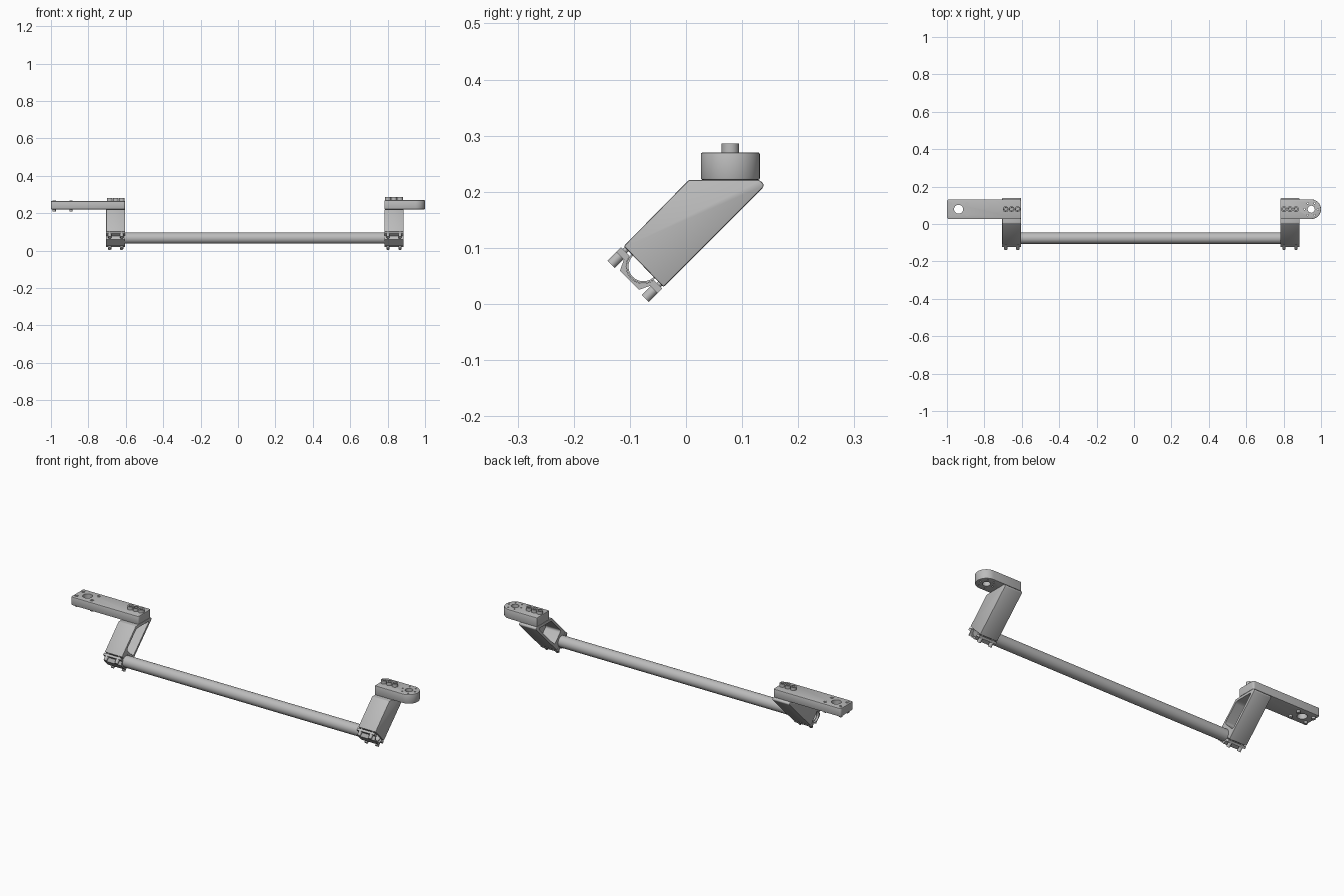
import bpy, bmesh, math
from mathutils import Vector, Matrix

if "Cube" in bpy.data.objects:
    bpy.data.objects.remove(bpy.data.objects["Cube"], do_unlink=True)

metal = bpy.data.materials.new("satin_grey")
metal.use_nodes = True
GREY = (0.5, 0.5, 0.5, 1)
metal.diffuse_color = GREY
metal.node_tree.nodes["Principled BSDF"].inputs["Base Color"].default_value = GREY

BAR = Vector((0, -0.076, 0.067))           # bar axis
ALONG = Vector((0, 1, 1)).normalized()     # up the sloping arm
ACROSS = Vector((0, 1, -1)).normalized()   # across the arm
X, Z = Vector((1, 0, 0)), Vector((0, 0, 1))
HALF = 0.051                               # half width of an arm
BOLT_Y = 0.079


def slope(a, b):
    return BAR + ALONG * a + ACROSS * b


def finish(name, bm):
    bmesh.ops.recalc_face_normals(bm, faces=bm.faces[:])
    mesh = bpy.data.meshes.new(name)
    bm.to_mesh(mesh)
    bm.free()
    mesh.materials.append(metal)
    ob = bpy.data.objects.new(name, mesh)
    bpy.context.collection.objects.link(ob)
    return ob


def activate(ob):
    bpy.ops.object.select_all(action='DESELECT')
    ob.select_set(True)
    bpy.context.view_layer.objects.active = ob


def smooth(ob):
    activate(ob)
    bpy.ops.object.shade_smooth_by_angle(angle=math.radians(30))
    return ob


def prism(name, points, depth, corner=0):
    """Extrude a planar outline, optionally rounding its corners."""
    bm = bmesh.new()
    face = bm.faces.new([bm.verts.new(p) for p in points])
    new = bmesh.ops.extrude_face_region(bm, geom=[face], use_keep_orig=True)["geom"]
    bmesh.ops.translate(bm, vec=depth,
                        verts=[g for g in new if isinstance(g, bmesh.types.BMVert)])
    bmesh.ops.recalc_face_normals(bm, faces=bm.faces[:])
    if corner:
        sides = [e for e in bm.edges
                 if (e.verts[0].co - e.verts[1].co).cross(depth).length < 1e-6]
        bmesh.ops.bevel(bm, geom=sides, offset=corner, segments=5,
                        profile=0.5, affect='EDGES')
    return finish(name, bm)


def rod(name, start, end, radius, sides=32, socket=0):
    """Cylinder between two points, with an optional recess at the end."""
    start, end = Vector(start), Vector(end)
    axis = end - start
    bm = bmesh.new()
    bmesh.ops.create_cone(bm, cap_ends=True, segments=sides, radius1=radius,
                          radius2=radius, depth=axis.length)
    if socket:
        top = max(bm.faces, key=lambda f: f.calc_center_median().z)
        bmesh.ops.inset_region(bm, faces=[top], thickness=radius * 0.45)
        bmesh.ops.inset_region(bm, faces=[top], thickness=radius * 0.02)
        bmesh.ops.translate(bm, vec=-Z * socket, verts=top.verts[:])
    turn = Z.rotation_difference(axis).to_matrix().to_4x4()
    bmesh.ops.transform(bm, matrix=Matrix.Translation((start + end) / 2) @ turn,
                        verts=bm.verts[:])
    return smooth(finish(name, bm))


def modify(ob, kind, **settings):
    mod = ob.modifiers.new(kind.lower(), kind)
    for key, value in settings.items():
        setattr(mod, key, value)
    activate(ob)
    bpy.ops.object.modifier_apply(modifier=mod.name)


def soften(ob, width):
    modify(ob, 'BEVEL', width=width, segments=2, limit_method='ANGLE',
           angle_limit=math.radians(35))


def cut(ob, cutter):
    cutter.hide_render = True
    modify(ob, 'BOOLEAN', operation='DIFFERENCE', solver='EXACT', object=cutter)
    bpy.data.objects.remove(cutter, do_unlink=True)


def build_arm(side, cx, inward):
    """Sloping arm, pocketed on its inner face, with a bolted bar clamp."""
    outer, inner = cx - inward * HALF, cx + inward * HALF
    outline = [(0.005, 0.221), (0.13, 0.221), (0.138, 0.215),
               (0.138, 0.208), (-0.04, 0.03), (-0.111, 0.103)]
    arm = prism(side + "_arm", [(outer, y, z) for y, z in outline],
                X * inward * HALF * 2)
    soften(arm, 0.003)
    pocket = [slope(0.045, -0.038), slope(0.045, 0.038),
              slope(0.236, 0.038), slope(0.16, -0.038)]
    floor = X * (outer + inward * 0.014)
    cut(arm, prism("pocket_cutter", [p + floor for p in pocket],
                   X * inward * 0.1, corner=0.012))
    cut(arm, rod("bore_cutter", BAR + X * (outer + inward * 0.008),
                 BAR + X * (inner + inward * 0.02), 0.0305, 48))
    smooth(arm)

    # Clamp cap closing around the lower half of the bar
    half = [(-0.004, 0.052), (-0.016, 0.052), (-0.016, 0.033), (-0.035, 0.024)]
    profile = half + [(a, -b) for a, b in reversed(half)]
    cap = prism(side + "_clamp_cap", [slope(a, b) + X * outer for a, b in profile],
                X * inward * HALF * 2)
    cut(cap, rod("cap_cutter", BAR + X * (cx - 0.1), BAR + X * (cx + 0.1), 0.0305, 48))
    smooth(cap)
    for b in (-0.043, 0.043):
        for dx in (-0.032, 0.032):
            at = X * (cx + dx)
            rod(side + "_clamp_bolt", slope(-0.015, b) + at,
                slope(-0.038, b) + at, 0.009, 20, socket=0.01)
            rod(side + "_clamp_shank", slope(0.01, b) + at,
                slope(-0.01, b) + at, 0.005, 12)


def finish_plate(side, plate, cx, top):
    """Shade the plate and add its three mounting bolts."""
    for dx in (-0.032, 0, 0.032):
        rod(side + "_mount_bolt", (cx + dx, BOLT_Y, top - 0.015),
            (cx + dx, BOLT_Y, top + 0.016), 0.0155, 24, socket=0.012)
    smooth(plate)


def drill(plate, x, y, radius):
    cut(plate, rod("hole_cutter", (x, y, 0.15), (x, y, 0.35), radius, 32))


LEFT, RIGHT = 0.834, -0.654
BASE, WIDE = 0.221, 0.0525
build_arm("left", LEFT, -1)
build_arm("right", RIGHT, 1)

# Hollow cross bar
bar = rod("cross_bar", BAR + X * (RIGHT - HALF + 0.01),
          BAR + X * (LEFT + HALF - 0.01), 0.03, 48)
cut(bar, rod("bar_cutter", BAR - X, BAR + X, 0.0265, 48))
smooth(bar)

# Long square-ended plate with a bearing hole and four through pins
right_plate = prism("right_plate",
                    [(x, BOLT_Y + y, BASE) for x, y in
                     [(-1, -WIDE), (RIGHT + HALF, -WIDE), (RIGHT + HALF, WIDE), (-1, WIDE)]],
                    Z * 0.044, corner=0.01)
soften(right_plate, 0.003)
drill(right_plate, -0.938, BOLT_Y, 0.024)
finish_plate("right", right_plate, RIGHT, 0.265)
for dx in (-0.045, 0.045):
    for dy in (-0.028, 0.028):
        rod("right_plate_pin", (-0.938 + dx, BOLT_Y + dy, 0.21),
            (-0.938 + dx, BOLT_Y + dy, 0.267), 0.009, 16, socket=0.006)

# Short round-ended plate with a hole and a ring of small holes
END = 1 - WIDE
arc = [(END + WIDE * math.cos(t), BOLT_Y + WIDE * math.sin(t), BASE)
       for t in (math.pi * (i / 24 - 0.5) for i in range(25))]
back = LEFT - HALF
left_plate = prism("left_plate",
                   arc + [(back, BOLT_Y + WIDE, BASE), (back, BOLT_Y - WIDE, BASE)],
                   Z * 0.049)
soften(left_plate, 0.003)
drill(left_plate, END, BOLT_Y, 0.019)
for i in range(6):
    t = math.tau * i / 6
    drill(left_plate, END + 0.036 * math.cos(t), BOLT_Y + 0.036 * math.sin(t), 0.004)
finish_plate("left", left_plate, LEFT, 0.27)
